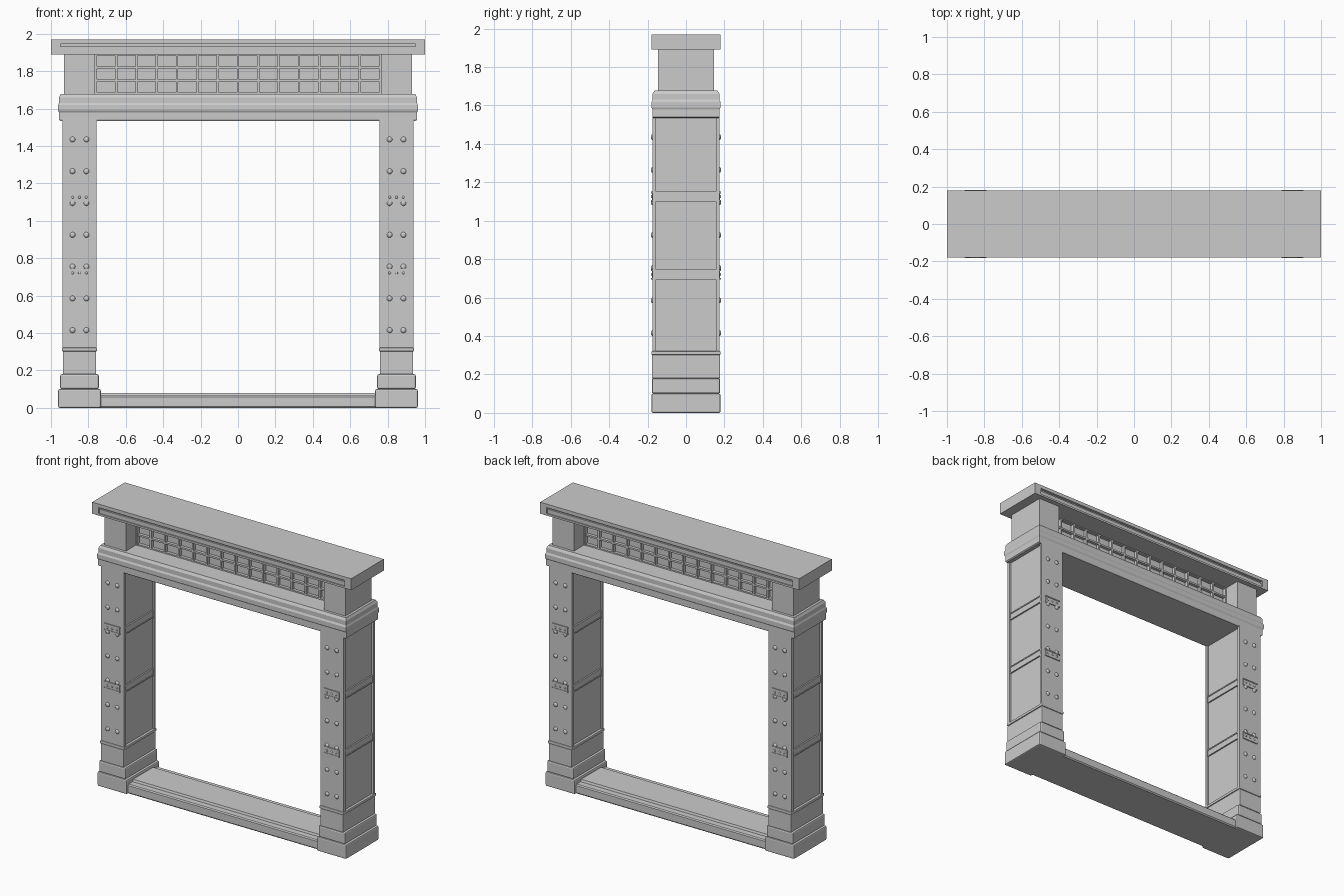
import bpy, bmesh
from math import pi
from mathutils import Matrix, Vector

if "Cube" in bpy.data.objects:
    bpy.data.objects.remove(bpy.data.objects["Cube"])

PX = 0.8475  # pillar centre line


def finish(name, bm, bevel=0.0, smooth=False):
    bmesh.ops.recalc_face_normals(bm, faces=bm.faces)
    me = bpy.data.meshes.new(name)
    bm.to_mesh(me)
    bm.free()
    ob = bpy.data.objects.new(name, me)
    bpy.context.collection.objects.link(ob)
    if bevel:
        m = ob.modifiers.new("bevel", 'BEVEL')
        m.width, m.segments, m.limit_method = bevel, 2, 'ANGLE'
    if smooth:
        bpy.ops.object.select_all(action='DESELECT')
        bpy.context.view_layer.objects.active = ob
        ob.select_set(True)
        bpy.ops.object.shade_smooth_by_angle(angle=0.7)
    return ob


def add_box(bm, x0, x1, y0, y1, z0, z1):
    size = Vector((x1 - x0, y1 - y0, z1 - z0))
    mid = Vector(((x0 + x1) / 2, (y0 + y1) / 2, (z0 + z1) / 2))
    bmesh.ops.create_cube(bm, size=1, matrix=Matrix.Translation(mid) @ Matrix.Diagonal(size).to_4x4())


def boxes(name, items, bevel=0.0):
    bm = bmesh.new()
    for b in items:
        add_box(bm, *b)
    return finish(name, bm, bevel)


def stack(name, rings):
    # Rectangular moulding from (half x, half y, z) levels
    bm = bmesh.new()
    loops = [[bm.verts.new((sx * hx, sy * hy, z)) for sx, sy in ((-1, -1), (1, -1), (1, 1), (-1, 1))]
             for hx, hy, z in rings]
    for a, b in zip(loops, loops[1:]):
        for i in range(4):
            j = (i + 1) % 4
            bm.faces.new((a[i], a[j], b[j], b[i]))
    bm.faces.new(loops[0][::-1])
    bm.faces.new(loops[-1])
    return finish(name, bm)


def mirror_x(ob):
    ob.modifiers.new("mirror", 'MIRROR').use_axis = (True, False, False)
    return ob


def post(name, hx, hy, z0, z1, bevel=0.0):
    return mirror_x(boxes(name, [(PX - hx, PX + hx, -hy, hy, z0, z1)], bevel))


# Stepped pillar feet
post("foot_block", 0.114, 0.18, 0.0, 0.1, 0.008)
post("foot_step", 0.103, 0.178, 0.1, 0.18, 0.009)
post("foot_sleeve", 0.089, 0.177, 0.18, 0.302, 0.004)
post("foot_collar", 0.094, 0.18, 0.302, 0.322, 0.005)

# Pillars: shallow side panels between front and back flanges
post("pillar_core", 0.077, 0.165, 0.3, 1.55)
mirror_x(boxes("pillar_flanges", [(PX - 0.09, PX + 0.09, min(s * 0.155, s * 0.174), max(s * 0.155, s * 0.174), 0.3, 1.55)
                                  for s in (-1, 1)]))

# Riveted joint plates with edge strips, and bands across the pillar sides
bands, plates = [], []
for z in (1.1, 0.695):
    bands.append((PX - 0.083, PX + 0.083, -0.16, 0.16, z, z + 0.05))
    plates.append((PX - 0.057, PX + 0.057, -0.178, 0.178, z + 0.003, z + 0.047))
    for e in (z, z + 0.043):
        plates.append((PX - 0.06, PX + 0.06, -0.181, 0.181, e, e + 0.008))
        bands.append((PX - 0.087, PX + 0.087, -0.16, 0.16, e, e + 0.008))
mirror_x(boxes("side_bands", bands))
mirror_x(boxes("joint_plates", plates))

# Rivets
bm = bmesh.new()
spots = [(dx, 0.415 + 0.17 * i, 0.174, 0.015) for i in range(7) for dx in (-0.037, 0.037)]
spots += [(dx, z, 0.178, 0.007) for z in (1.126, 0.721) for dx in (-0.037, 0, 0.037)]
for dx, z, y, r in spots:
    for s in (-1, 1):
        bmesh.ops.create_uvsphere(
            bm, u_segments=12, v_segments=6, radius=r,
            matrix=Matrix.Translation((PX + dx, s * y, z)) @ Matrix.Diagonal((1, 0.6, 1, 1)) @ Matrix.Rotation(pi / 2, 4, 'X'))
mirror_x(finish("rivets", bm, smooth=True))

# Threshold between the feet
stack("threshold", [(0.75, 0.158, 0), (0.75, 0.165, 0.008), (0.75, 0.165, 0.058), (0.75, 0.158, 0.065),
                    (0.75, 0.115, 0.065), (0.75, 0.11, 0.08)])

# Lintel moulding
stack("lintel", [(0.95, 0.17, 1.535), (0.958, 0.174, 1.541), (0.958, 0.174, 1.58), (0.962, 0.18, 1.59),
                 (0.962, 0.18, 1.618), (0.957, 0.174, 1.63), (0.957, 0.174, 1.66), (0.948, 0.164, 1.678)])

# Frieze: end blocks, backing panel and lattice
post("frieze_end_block", 0.083, 0.145, 1.67, 1.9)
boxes("frieze_panel", [(-0.77, 0.77, -0.012, 0.012, 1.67, 1.9)])
bars = []
for i in range(15):
    x = -0.76 + 1.52 * i / 14
    bars.append((x - 0.006, x + 0.006, -0.035, 0.035, 1.67, 1.895))
for i in range(4):
    z = 1.681 + 0.0695 * i
    bars.append((-0.765, 0.765, -0.033, 0.033, z - 0.006, z + 0.006))
boxes("frieze_lattice", bars)

# Cornice with a long sunken channel on the front and back
bm = bmesh.new()
add_box(bm, -1, 1, -0.162, 0.162, 1.89, 1.97)
for s in (-1, 1):
    y0, y1 = sorted((s * 0.162, s * 0.18))
    add_box(bm, -1, 1, y0, y1, 1.945, 1.97)
    add_box(bm, -1, 1, y0, y1, 1.89, 1.903)
    add_box(bm, -1, -0.95, y0, y1, 1.903, 1.945)
    add_box(bm, 0.95, 1, y0, y1, 1.903, 1.945)
    y0, y1 = sorted((s * 0.162, s * 0.172))
    add_box(bm, -0.95, 0.95, y0, y1, 1.903, 1.932)
finish("cornice", bm)
